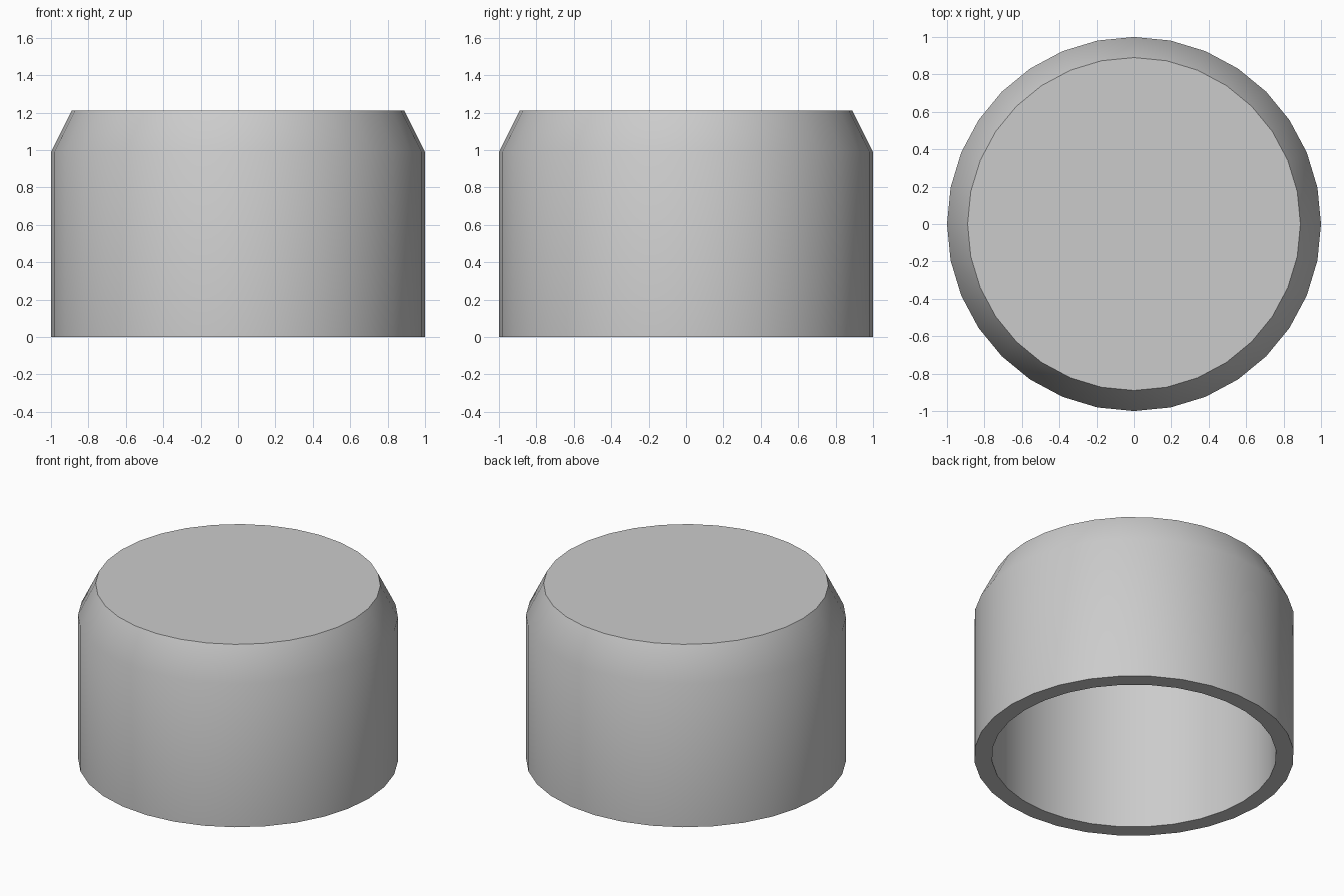
import bpy
import bmesh
import math

cube = bpy.data.objects.get("Cube")
if cube:
    bpy.data.objects.remove(cube, do_unlink=True)

SIDES = 32

# Single grey material
grey = bpy.data.materials.new("plain_grey")
grey.use_nodes = True
colour = (0.6, 0.6, 0.6, 1.0)
grey.diffuse_color = colour
grey.node_tree.nodes["Principled BSDF"].inputs["Base Color"].default_value = colour

# Profile (radius, height): inner ceiling, inner rim, outer rim, shoulder, top edge
profile = [(0.89, 1.10), (0.89, 0.0), (1.0, 0.0), (1.0, 0.99), (0.89, 1.21)]


def ring(bm, radius, height):
    angles = [2 * math.pi * i / SIDES for i in range(SIDES)]
    return [bm.verts.new((radius * math.cos(a), radius * math.sin(a), height)) for a in angles]


# Hollow cap: rings joined by quads, closed by a flat ceiling and a flat top
bm = bmesh.new()
rings = [ring(bm, r, z) for r, z in profile]
for low, high in zip(rings, rings[1:]):
    for i in range(SIDES):
        j = (i + 1) % SIDES
        bm.faces.new((low[i], low[j], high[j], high[i]))
bm.faces.new(rings[0])
bm.faces.new(rings[-1])
bmesh.ops.recalc_face_normals(bm, faces=bm.faces)

mesh = bpy.data.meshes.new("hollow_cap")
bm.to_mesh(mesh)
bm.free()
mesh.materials.append(grey)
cap = bpy.data.objects.new("hollow_cap", mesh)
bpy.context.collection.objects.link(cap)

# Smooth sides and shoulder, crisp top edge and rim
bpy.ops.object.select_all(action="DESELECT")
cap.select_set(True)
bpy.context.view_layer.objects.active = cap
bpy.ops.object.shade_smooth_by_angle(angle=math.radians(35))
